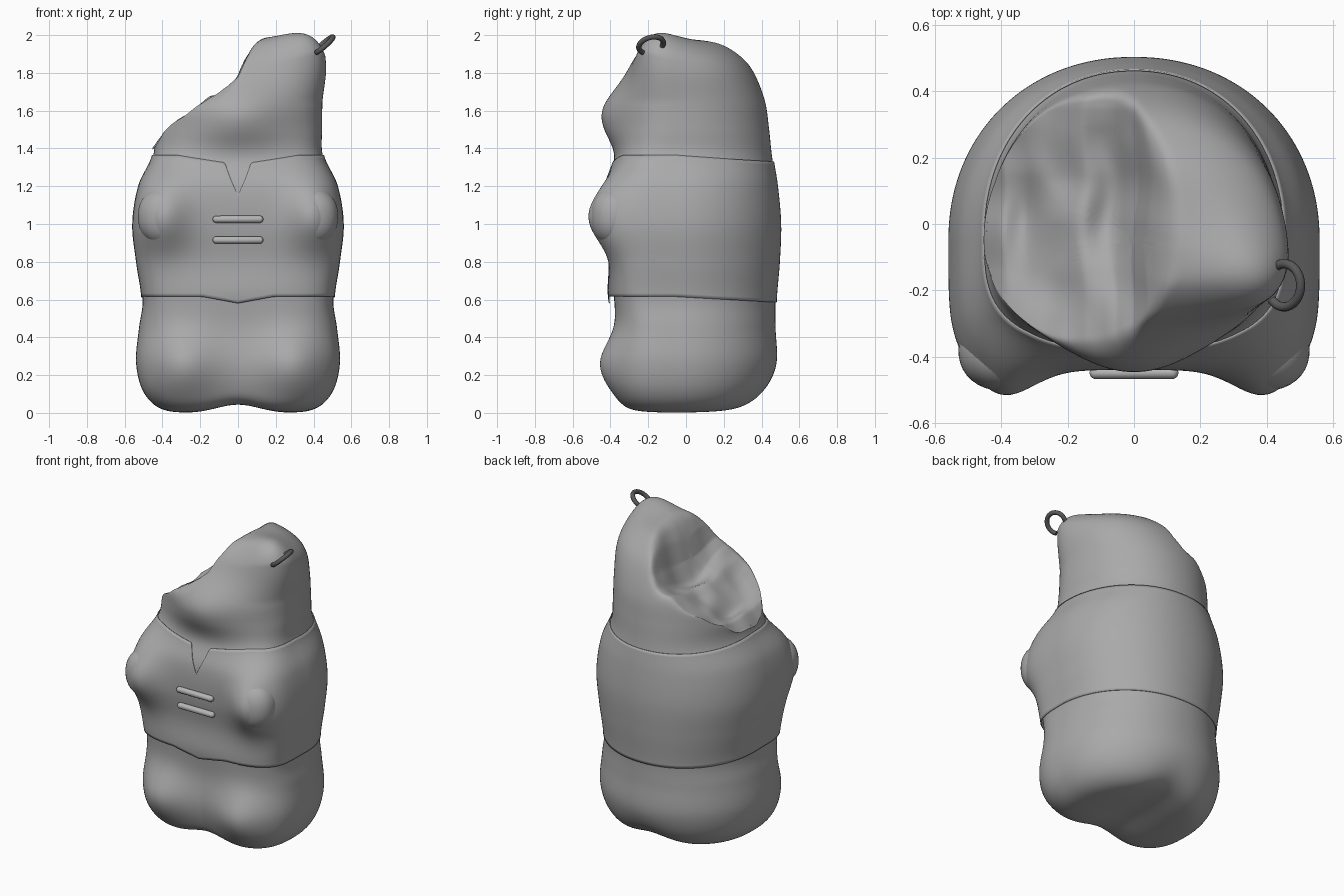
import bpy, bmesh, math
from mathutils import Vector, noise

if "Cube" in bpy.data.objects:
    bpy.data.objects.remove(bpy.data.objects["Cube"])

SEG = 224
YC = -0.05


def material(name, v):
    m = bpy.data.materials.new(name)
    m.diffuse_color = (v, v, v, 1)
    m.use_nodes = True
    m.node_tree.nodes["Principled BSDF"].inputs["Base Color"].default_value = m.diffuse_color
    return m


GREY = material("mid_grey", 0.40)
LIGHT = material("light_grey", 0.47)
DARK = material("dark_grey", 0.10)

# Profile rows: height, half width, front y, back y, squareness of the front
ROWS = [
    (0.000, 0.01, -0.06, -0.04, 2.5),
    (0.000, 0.28, -0.22, 0.20, 2.8),
    (0.028, 0.42, -0.32, 0.34, 3.0),
    (0.12, 0.505, -0.365, 0.43, 3.2),
    (0.27, 0.54, -0.385, 0.48, 3.2),
    (0.45, 0.524, -0.37, 0.474, 3.4),
    (0.60, 0.505, -0.38, 0.474, 4.0),
    (0.80, 0.533, -0.40, 0.49, 4.2),
    (1.00, 0.553, -0.43, 0.497, 4.4),
    (1.20, 0.522, -0.425, 0.48, 3.8),
    (1.36, 0.45, -0.36, 0.455, 3.0),
    (1.50, 0.445, -0.35, 0.44, 2.5),
    (1.65, 0.447, -0.34, 0.418, 2.4),
    (1.80, 0.452, -0.30, 0.36, 2.3),
    (1.89, 0.415, -0.26, 0.29, 2.2),
    (1.955, 0.31, -0.19, 0.19, 2.1),
    (1.975, 0.16, -0.11, 0.07, 2.0),
    (1.975, 0.01, -0.06, -0.04, 2.0),
]


def gauss(a, b=0.0):
    return math.exp(-(a * a + b * b))


def profile(u):
    """Smooth (Catmull-Rom) sample of the profile rows."""
    i = min(int(u), len(ROWS) - 2)
    t = u - i
    p = [ROWS[max(0, min(len(ROWS) - 1, i + k))] for k in (-1, 0, 1, 2)]
    return [0.5 * (2 * b + (c - a) * t + (2 * a - 5 * b + 4 * c - d) * t * t
                   + (3 * b - a - 3 * c + d) * t ** 3) for a, b, c, d in zip(*p)]


def profile_at(z):
    lo, hi = 2.0, 15.0
    for _ in range(24):
        mid = (lo + hi) / 2
        if profile(mid)[0] < z:
            lo = mid
        else:
            hi = mid
    return profile(lo)


def surface(row, ang, grow=0.0):
    """Point of the D-shaped figure, with bulges for legs, arms and snout."""
    z, w, f, b, n = row
    c, s = math.cos(ang), math.sin(ang)
    w = max(w, 0.004) + grow
    depth = max((b - YC) if s > 0 else (YC - f), 0.004) + grow
    e = 2.1 if s > 0 else n
    r = (abs(c / w) ** e + abs(s / depth) ** e) ** (-1 / e)
    x, y = r * c, YC + r * s
    if s < 0:
        front = min(1.0, -s * r / 0.2)
        ax = abs(x)
        y -= front * (0.085 * gauss((ax - 0.30) / 0.17, (z - 0.25) / 0.18)
                      + 0.10 * gauss((ax - 0.41) / 0.14, (z - 1.04) / 0.18)
                      + 0.100 * gauss(x / 0.25, (z - 1.575) / 0.17))
    # hollow between the legs
    z += 0.045 * gauss(x / 0.16) * max(0, 1 - z / 0.25)
    return Vector((x, y, z))


# Bite cross-section, from the left side up to the crown
BITE = [(-0.6, 1.30), (-0.46, 1.39), (-0.40, 1.48), (-0.33, 1.515), (-0.26, 1.56),
        (-0.20, 1.60), (-0.15, 1.645), (-0.10, 1.67), (-0.05, 1.70), (0.0, 1.76),
        (0.04, 1.87), (0.09, 1.96), (0.18, 2.1), (0.8, 3.0)]


def bite(x, y):
    x += 0.02 * noise.noise((3 * x, 5 * y, 1.7))
    for (x0, z0), (x1, z1) in zip(BITE, BITE[1:]):
        if x <= x1:
            z = z0 + (z1 - z0) * (x - x0) / (x1 - x0)
            break
    z += 0.03 * min(1, (y / 0.35) ** 2)
    z -= 0.075 * gauss((x + 0.07) / 0.065, (y - 0.08) / 0.22)
    z -= 0.05 * gauss((x + 0.34) / 0.05, (y - 0.03) / 0.12)
    return z + 0.02 * noise.noise((9 * x, 7 * y, 0.3))


def soft_min(a, b, k=0.06):
    h = max(k - abs(a - b), 0) / k
    return min(a, b) - h * h * k / 4


def grid_object(name, rings, mat, capped):
    bm = bmesh.new()
    vs = [[bm.verts.new(p) for p in ring] for ring in rings]
    for a, b in zip(vs, vs[1:]):
        for i in range(SEG):
            j = (i + 1) % SEG
            bm.faces.new((a[i], a[j], b[j], b[i]))
    if capped:
        bm.faces.new(vs[0][::-1])
        bm.faces.new(vs[-1])
    return finish(name, bm, mat)


def finish(name, bm, mat):
    me = bpy.data.meshes.new(name)
    bm.to_mesh(me)
    bm.free()
    me.materials.append(mat)
    me.polygons.foreach_set("use_smooth", [True] * len(me.polygons))
    ob = bpy.data.objects.new(name, me)
    bpy.context.collection.objects.link(ob)
    return ob


ANGLES = [2 * math.pi * i / SEG - math.pi / 2 for i in range(SEG)]

# Body and head: one lofted form, with an ear pushed up and the bite pressed in
rings = []
STEPS = 8
for k in range((len(ROWS) - 1) * STEPS + 1):
    row = profile(k / STEPS)
    ring = []
    for a in ANGLES:
        p = surface(row, a)
        if p.z > 1.65:
            g = gauss((p.x - 0.34) / 0.16, (p.y + 0.14) / 0.15) * min(1, (p.z - 1.65) / 0.2)
            p += Vector((0.04, -0.04, 0.066)) * g
        if p.z > 1.36 and p.x < 0.25:
            p.z = soft_min(p.z, bite(p.x, p.y))
        ring.append(p)
    rings.append(ring)
grid_object("body", rings, GREY, True)

# Shirt: thin shell over the torso, with a V notch at the neck and a loose front hem
rings = [[] for _ in range(41)]
for a in ANGLES:
    s = math.sin(a)
    if s < 0:
        ax = abs(surface(profile_at(1.25), a).x)
        hem = 0.58 + 0.035 * min(1, ax / 0.2)
        neck = 1.15 + 0.175 * min(1, ax / 0.075) + 0.04 * min(1, max(0, ax - 0.075) / 0.3)
    else:
        hem = 0.615 - 0.03 * s
        neck = 1.365 - 0.035 * s
    for k, ring in enumerate(rings):
        p = surface(profile_at(hem + (neck - hem) * k / 40), a, 0.007)
        p.y -= 0.025 * max(0, -s) * gauss((p.z - 0.62) / 0.13)
        ring.append(p)
shirt = grid_object("shirt", rings, GREY, False)
solid = shirt.modifiers.new("thickness", "SOLIDIFY")
solid.thickness = 0.005
solid.offset = -1
bpy.context.view_layer.objects.active = shirt
shirt.select_set(True)
bpy.ops.object.shade_smooth_by_angle(angle=math.radians(45))

# Paws poking out of the shirt, slightly boxy
for side, label in ((-1, "left"), (1, "right")):
    bm = bmesh.new()
    bmesh.ops.create_uvsphere(bm, u_segments=40, v_segments=24, radius=1)
    for v in bm.verts:
        c = v.co / sum(abs(t) ** 2.2 for t in v.co) ** (1 / 2.2)
        v.co = Vector((side * 0.385 + c.x * 0.145, -0.38 + c.y * 0.125, 1.04 + c.z * 0.155))
    finish("paw_" + label, bm, GREY)

# Two rounded bars on the chest
for z, label in ((1.025, "upper"), (0.915, "lower")):
    bm = bmesh.new()
    bmesh.ops.create_uvsphere(bm, u_segments=24, v_segments=16, radius=0.019)
    for v in bm.verts:
        v.co.x += math.copysign(0.115, v.co.x)
        v.co.y += -0.449 if z > 1 else -0.438
        v.co.z += z
    finish("chest_bar_" + label, bm, LIGHT)

# Open ring through the ear
cu = bpy.data.curves.new("ear_ring", "CURVE")
cu.dimensions = "3D"
cu.bevel_depth = 0.014
cu.bevel_resolution = 4
cu.use_fill_caps = True
sp = cu.splines.new("POLY")
N = 40
sp.points.add(N)
tilt = math.radians(40)
for i, pt in enumerate(sp.points):
    a = math.radians(-138 + 276 * i / N)
    d, e = 0.065 * math.cos(a), 0.065 * math.sin(a)
    pt.co = (0.453 + d * math.cos(tilt), -0.185 + e,
             1.947 + d * math.sin(tilt) + 0.18 * e, 1)
cu.materials.append(DARK)
sp.use_smooth = True
bpy.context.collection.objects.link(bpy.data.objects.new("ear_ring", cu))
